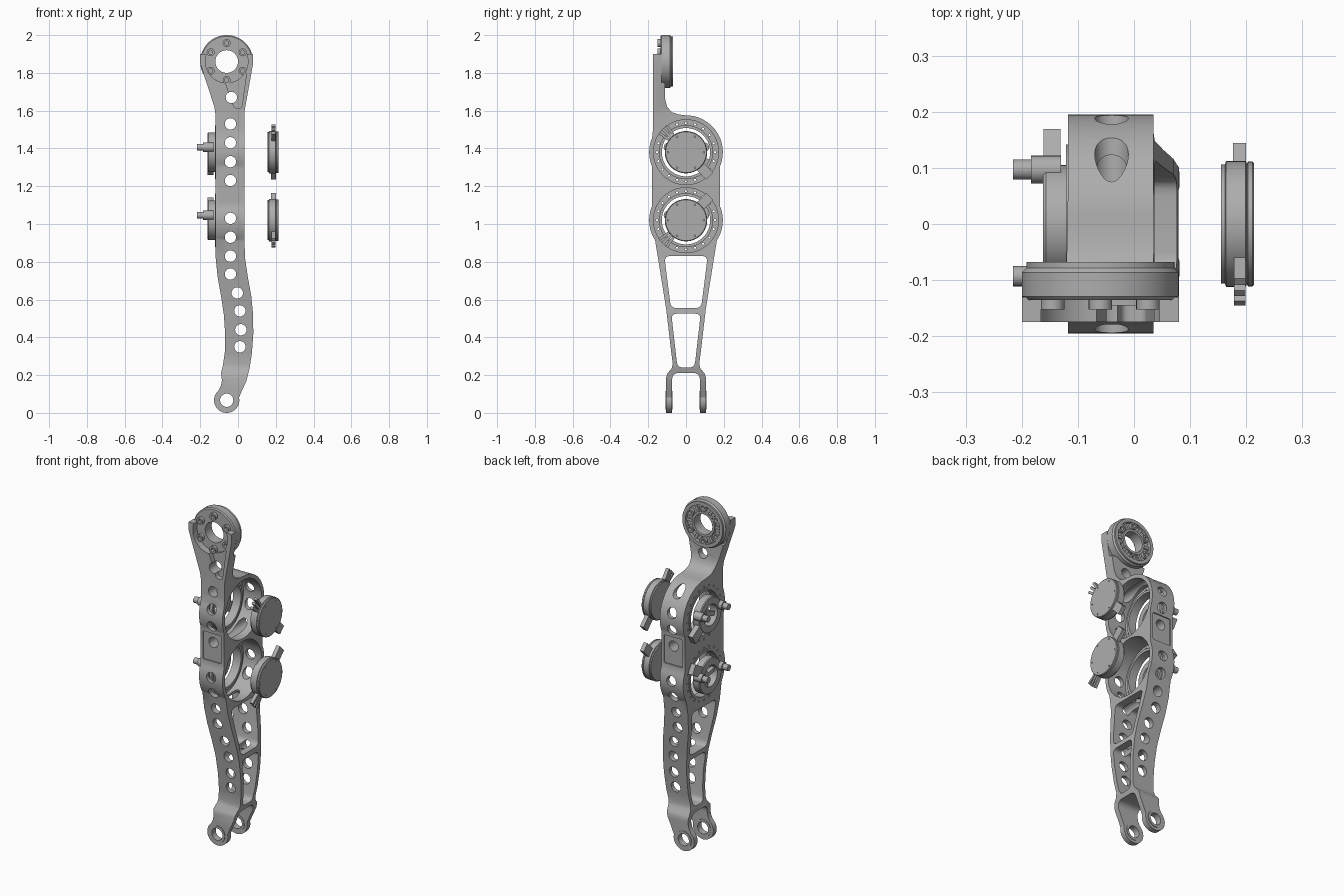
import bpy, bmesh
from math import sin, cos, pi, radians
from mathutils import Vector

if "Cube" in bpy.data.objects:
    bpy.data.objects.remove(bpy.data.objects["Cube"], do_unlink=True)

metal = bpy.data.materials.new("machined_grey")
metal.use_nodes = True
GREY = (0.42, 0.42, 0.42, 1)
metal.diffuse_color = GREY
metal.node_tree.nodes["Principled BSDF"].inputs["Base Color"].default_value = GREY

UPPER, LOWER = 1.38, 1.02       # joint bore heights
HEAD = (-0.06, 1.86)            # hip bearing centre (x, z)
FOOT = (-0.06, 0.067)           # ankle pin centre (x, z)


def place(axis, a, b, h):
    """Map profile coordinates to space: axis X uses (y, z), axis Y uses (x, z)."""
    return (h, a, b) if axis == "X" else (a, h, b)


def finish(bm, name):
    bmesh.ops.remove_doubles(bm, verts=bm.verts, dist=0.00001)
    bmesh.ops.recalc_face_normals(bm, faces=bm.faces)
    mesh = bpy.data.meshes.new(name)
    bm.to_mesh(mesh)
    bm.free()
    mesh.materials.append(metal)
    ob = bpy.data.objects.new(name, mesh)
    bpy.context.collection.objects.link(ob)
    return ob


def add_prism(bm, pts, axis, lo, hi):
    a = [bm.verts.new(place(axis, p[0], p[1], lo)) for p in pts]
    b = [bm.verts.new(place(axis, p[0], p[1], hi)) for p in pts]
    bm.faces.new(a)
    bm.faces.new(b)
    for i in range(len(pts)):
        j = (i + 1) % len(pts)
        bm.faces.new((a[i], a[j], b[j], b[i]))


def prism(name, shapes, axis, lo, hi):
    """Extrude one or more separate outlines into one object."""
    bm = bmesh.new()
    for pts in shapes:
        add_prism(bm, pts, axis, lo, hi)
    return finish(bm, name)


def lathe(name, centre, axis, profile, n=48):
    """Spin a closed (radius, height) profile around an axis."""
    bm = bmesh.new()
    rings = []
    for k in range(n):
        t = 2 * pi * k / n
        rings.append([bm.verts.new(place(axis, centre[0] + r * cos(t), centre[1] + r * sin(t), h))
                      for r, h in profile])
    for k in range(n):
        a, b = rings[k], rings[(k + 1) % n]
        for i in range(len(profile)):
            j = (i + 1) % len(profile)
            if profile[i][0] + profile[j][0] > 0:
                bm.faces.new((a[i], a[j], b[j], b[i]))
    bmesh.ops.dissolve_degenerate(bm, dist=0.00001, edges=bm.edges)
    return finish(bm, name)


def arc(c, r, start, end, n=16):
    return [(c[0] + r * cos(radians(start + (end - start) * i / n)),
             c[1] + r * sin(radians(start + (end - start) * i / n))) for i in range(n + 1)]


def circle(c, r, n=32):
    return arc(c, r, 0, 360, n)[:-1]


def rounded(pts, r, n=5):
    """Fillet every corner of a polygon with a quadratic curve."""
    out = []
    for i, p in enumerate(pts):
        p = Vector(p)
        a = p + (Vector(pts[i - 1]) - p).normalized() * r
        b = p + (Vector(pts[(i + 1) % len(pts)]) - p).normalized() * r
        for k in range(n + 1):
            t = k / n
            out.append(tuple(a * (1 - t) ** 2 + p * 2 * t * (1 - t) + b * t * t))
    return out


def boolean(ob, tool, mode="DIFFERENCE"):
    mod = ob.modifiers.new("cut", "BOOLEAN")
    mod.object, mod.operation, mod.solver = tool, mode, "EXACT"
    bpy.context.view_layer.objects.active = ob
    bpy.ops.object.modifier_apply(modifier=mod.name)
    bpy.data.objects.remove(tool, do_unlink=True)


def mirror(pts):
    return pts + [(-y, z) for y, z in reversed(pts)]


# Main link: side silhouette intersected with front silhouette
flank = [(-0.15, 0.83), (-0.105, 0.55), (-0.078, 0.32), (-0.07, 0.26), (-0.076, 0.235),
         (-0.098, 0.21), (-0.105, 0.19), (-0.105, -0.02)]
side = [(-0.13, 1.9), (-0.175, 1.9), (-0.175, 1.5)]
side += arc((0, UPPER), 0.195, 157, 203, 8) + arc((0, LOWER), 0.195, 157, 213, 10)
side += mirror(flank)
side += arc((0, LOWER), 0.195, -33, 23, 10) + arc((0, UPPER), 0.195, -23, 90, 20)
side += [(-0.04, 1.58), (-0.075, 1.592), (-0.1, 1.62), (-0.11, 1.66), (-0.11, 1.75), (-0.13, 1.75)]
link = prism("main_link", [side], "X", -0.3, 0.3)

front = [(0.08, 1.95), (-0.2, 1.95), (-0.2, 1.85), (-0.125, 1.62), (-0.118, 1.57), (-0.118, 0.82),
         (-0.108, 0.72), (-0.09, 0.62), (-0.075, 0.52), (-0.068, 0.42), (-0.07, 0.32),
         (-0.08, 0.25), (-0.09, 0.21), (-0.085, 0.17), (-0.092, 0.14)]
front += arc(FOOT, 0.067, 130, 372, 26)
front += [(0.022, 0.12), (0.045, 0.17), (0.062, 0.24), (0.074, 0.32), (0.081, 0.42), (0.08, 0.52),
          (0.07, 0.62), (0.052, 0.72), (0.037, 0.82), (0.035, 0.9), (0.035, 1.6), (0.08, 1.85)]
boolean(link, prism("front_tool", [front], "Y", -0.4, 0.4), "INTERSECT")

# Joint cavities open to the left side, with through bores in the web
joints = [(0, UPPER), (0, LOWER)]
boolean(link, prism("cavity_tool", [circle(c, 0.172, 64) for c in joints], "X", -0.085, 0.4))
boolean(link, prism("bore_tool", [circle(c, 0.128, 64) for c in joints], "X", -0.4, 0))
bolts = [circle(p, 0.006, 8) for c in joints for p in circle(c, 0.154, 20)]
boolean(link, prism("bolt_tool", bolts, "X", -0.4, 0))

# Lower windows and ankle fork slot
windows = [rounded([(-0.115, 0.83), (-0.08, 0.555), (0.08, 0.555), (0.115, 0.83)], 0.03),
           rounded([(-0.078, 0.525), (-0.045, 0.24), (0.045, 0.24), (0.078, 0.525)], 0.03),
           rounded([(-0.074, 0.212), (-0.074, -0.1), (0.074, -0.1), (0.074, 0.212)], 0.04)]
boolean(link, prism("window_tool", windows, "X", -0.4, 0.4))

# Row of lightening holes following the curve of the link
holes = [(-0.04, z) for z in (1.53, 1.43, 1.33, 1.23, 1.03, 0.93, 0.83, 0.735)]
holes += [(-0.035, 1.67), (-0.004, 0.635), (0.01, 0.54), (0.015, 0.44), (0.01, 0.35)]
boolean(link, prism("hole_tool", [circle(p, 0.03, 28) for p in holes], "Y", -0.4, 0.4))
boolean(link, prism("pin_tool", [circle(FOOT, 0.04)], "Y", -0.4, 0.4))

# Shallow rectangular pads on the front and back
pad = rounded([(-0.104, 1.285), (-0.104, 1.12), (0.018, 1.12), (0.018, 1.285)], 0.01)
boolean(link, prism("pad_tool", [pad], "Y", -0.4, -0.173))
boolean(link, prism("pad_tool", [pad], "Y", 0.173, 0.4))

# Neck pocket between the two ribs
boolean(link, prism("head_pocket_tool", [circle(HEAD, 0.113, 48)], "Y", -0.4, -0.1))
slot = rounded([(-0.085, 1.8), (-0.02, 1.615), (0.02, 1.615), (0.045, 1.8)], 0.012)
boolean(link, prism("slot_tool", [slot], "Y", -0.4, -0.145))
boolean(link, prism("rib_gap_tool", [[(-0.14, 2), (-0.14, 1.86), (0.045, 1.86), (0.045, 2)]],
                    "Y", -0.4, -0.13))

# Hip bearing head
lathe("head_disc", HEAD, "Y", [(0.06, -0.135), (0.134, -0.135), (0.14, -0.129), (0.14, -0.086),
                               (0.132, -0.078), (0.132, -0.068), (0.112, -0.068), (0.112, -0.088),
                               (0.074, -0.088), (0.074, -0.074), (0.06, -0.074)], 64)
for i in range(6):
    t = radians(30 + 60 * i)
    c = (HEAD[0] + 0.098 * cos(t), HEAD[1] + 0.098 * sin(t))
    lathe("head_bolt_boss", c, "Y", [(0.011, -0.152), (0.021, -0.152), (0.021, -0.07), (0.011, -0.07)], 20)
    # Low spokes between the bosses on the back of the head
    u, v = Vector((cos(t + pi / 6), sin(t + pi / 6))), Vector((-sin(t + pi / 6), cos(t + pi / 6)))
    h = Vector(HEAD)
    prism("head_spoke", [[h + u * r + v * s for r, s in
                          ((0.07, -0.008), (0.118, -0.008), (0.118, 0.008), (0.07, 0.008))]],
          "Y", -0.1, -0.08)

# Ankle bushings in both fork prongs
for s in (-1, 1):
    lathe("ankle_bushing", FOOT, "Y", [(0.035, s * 0.072), (0.05, s * 0.072),
                                       (0.05, s * 0.109), (0.035, s * 0.109)], 40)


def arm(name, c, angle, r0, r1, half, lo, hi):
    u = Vector((cos(radians(angle)), sin(radians(angle))))
    v = Vector((-u.y, u.x))
    pts = [Vector(c) + u * r + v * s for r, s in ((r0, -half), (r1, -half), (r1, half), (r0, half))]
    prism(name, [pts], "X", lo, hi)


for label, c, tilt in (("upper", joints[0], -45), ("lower", joints[1], 45)):
    # Bearing seat inside the cavity and slim flange outside
    lathe(label + "_bearing_seat", c, "X", [(0.128, -0.09), (0.143, -0.09), (0.143, -0.07), (0.128, -0.07)], 64)
    lathe(label + "_flange", c, "X", [(0.128, -0.121), (0.142, -0.121), (0.142, -0.11), (0.128, -0.11)], 64)
    # Hub on the right side with a clamp arm and two posts
    lathe(label + "_hub", c, "X", [(0.062, -0.162), (0.1, -0.162), (0.105, -0.157), (0.105, -0.118),
                                   (0.085, -0.112), (0.062, -0.112)], 48)
    arm(label + "_hub_arm", c, tilt * 0.7, 0.08, 0.18, 0.03, -0.161, -0.131)
    for k in range(3):
        arm(label + "_hub_spoke", c, tilt + 120 * k, 0, 0.07, 0.012, -0.145, -0.125)
    for y in (-0.093, 0.097):
        lathe(label + "_post", (y, c[1] + 0.026), "X",
              [(0, -0.216), (0.018, -0.216), (0.018, -0.184), (0.025, -0.184), (0.025, -0.13), (0, -0.13)], 20)
    # Detached cover disc on the left side with its connector arms
    cover = lathe(label + "_cover", c, "X", [(0, 0.155), (0.106, 0.155), (0.106, 0.162), (0.112, 0.164),
                                             (0.112, 0.199), (0.107, 0.201), (0.111, 0.203),
                                             (0.111, 0.211), (0.108, 0.214), (0, 0.214)], 64)
    dots = [circle(p, 0.004, 8) for p in circle(c, 0.095, 6)]
    boolean(cover, prism("cover_bolt_tool", dots, "X", 0.206, 0.3))
    arm(label + "_cover_arm", c, tilt, 0.09, 0.178, 0.026, 0.176, 0.2)
    for s in (-9, 0, 9):
        arm(label + "_connector", c, tilt + 180 + s, 0.09, 0.175, 0.007, 0.178, 0.199)

# Smooth shading with crisp machined edges
bpy.ops.object.select_all(action="DESELECT")
for ob in bpy.context.collection.objects:
    if ob.type == "MESH":
        ob.select_set(True)
        bpy.context.view_layer.objects.active = ob
bpy.ops.object.shade_smooth_by_angle(angle=radians(30))
